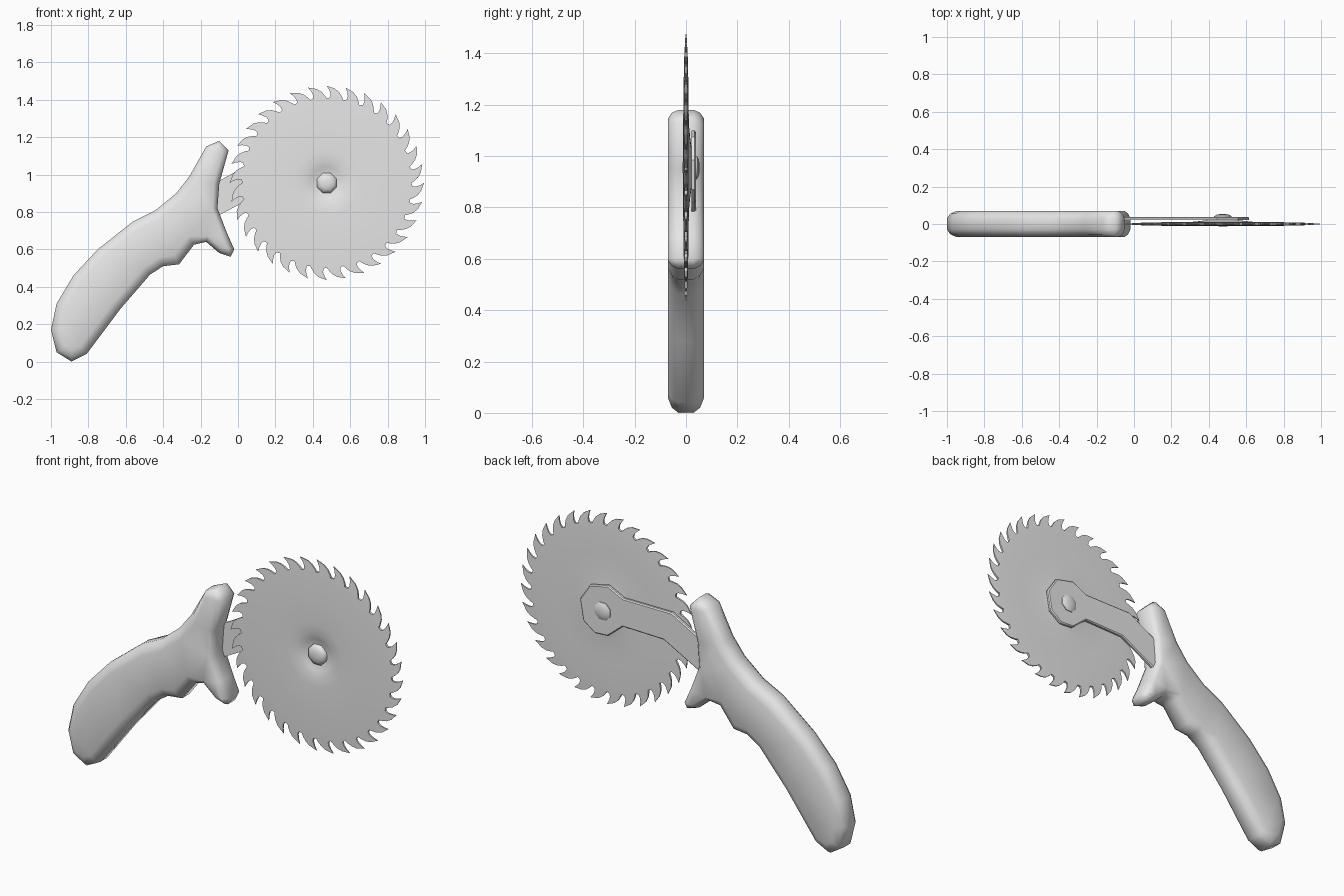
import bpy
import bmesh
from math import cos, sin, pi, radians
from mathutils import Vector

cube = bpy.data.objects.get("Cube")
if cube:
    bpy.data.objects.remove(cube)

HUB_X, HUB_Z = 0.475, 0.955
TEETH = 32

steel = bpy.data.materials.new("plain_grey")
steel.use_nodes = True
steel.diffuse_color = (0.8, 0.8, 0.8, 1)
steel.node_tree.nodes["Principled BSDF"].inputs["Base Color"].default_value = (0.8, 0.8, 0.8, 1)


def finish(bm, name, angle):
    """Turn a bmesh into a shaded object."""
    bmesh.ops.remove_doubles(bm, verts=bm.verts, dist=0.0001)
    bmesh.ops.recalc_face_normals(bm, faces=bm.faces)
    bmesh.ops.triangulate(bm, faces=[f for f in bm.faces if len(f.verts) > 4])
    mesh = bpy.data.meshes.new(name)
    bm.to_mesh(mesh)
    bm.free()
    mesh.materials.append(steel)
    mesh.polygons.foreach_set("use_smooth", [True] * len(mesh.polygons))
    mesh.set_sharp_from_angle(angle=radians(angle))
    obj = bpy.data.objects.new(name, mesh)
    bpy.context.scene.collection.objects.link(obj)
    return obj


def hub_point(r, a, y):
    return Vector((HUB_X + r * cos(a), y, HUB_Z + r * sin(a)))


def bridge(bm, a, b):
    for i in range(len(a)):
        j = (i + 1) % len(a)
        bm.faces.new((a[i], a[j], b[j], b[i]))


def lathe(bm, profile, count, turn=0.0):
    """Spin (radius, y) points around the hub axis; return the rings."""
    rings = []
    for r, y in profile:
        rings.append([bm.verts.new(hub_point(r, turn + 2 * pi * i / count, y)) for i in range(count)])
    for a, b in zip(rings, rings[1:]):
        bridge(bm, a, b)
    return rings


def inset(points, amounts):
    """Move each point of a clockwise outline inward."""
    result = []
    for i, p in enumerate(points):
        e1 = (p - points[i - 1]).normalized()
        e2 = (points[(i + 1) % len(points)] - p).normalized()
        n1, n2 = Vector((e1.y, -e1.x)), Vector((e2.y, -e2.x))
        result.append(p + (n1 + n2) / max(1 + n1.dot(n2), 0.6) * amounts[i])
    return result


def slab(name, points, amounts, layers, angle):
    """Stack outline rings along y; layers hold (y, inset factor)."""
    bm = bmesh.new()
    rings = []
    for y, k in layers:
        shape = inset(points, [a * k for a in amounts])
        rings.append([bm.verts.new((p.x, y, p.y)) for p in shape])
    for a, b in zip(rings, rings[1:]):
        bridge(bm, a, b)
    bm.faces.new(rings[0])
    bm.faces.new(rings[-1])
    return finish(bm, name, angle)


# Handle: curved grip with an upper and a lower finger guard
grip = [Vector(p) for p in (
    (-1, .17), (-.97, .31), (-.88, .46), (-.75, .6), (-.56, .75), (-.44, .81),
    (-.33, .9), (-.26, .99), (-.17, 1.15), (-.1, 1.18), (-.05, 1.13), (-.1, .95),
    (-.11, .82), (-.06, .69), (-.02, .6), (-.04, .56), (-.1, .58), (-.17, .64),
    (-.235, .625), (-.315, .52), (-.4, .51), (-.47, .465), (-.63, .28),
    (-.81, .04), (-.89, 0), (-.97, .05))]
rounding = [0.028 if p.x > -0.2 else 0.05 for p in grip]
slab("handle", grip, rounding,
     [(-.07, 1), (-.055, .35), (-.03, 0), (.03, 0), (.055, .35), (.07, 1)], 80)

# Arm: cranked flat bar with an eight-sided head behind the blade
hub = Vector((HUB_X, HUB_Z))
bar = [hub + Vector(p) for p in (
    (.14, .03), (.08, .12), (-.03, .145), (-.12, .1), (-.415, .1), (-.56, .02),
    (-.64, -.02), (-.64, -.2), (-.59, -.18), (-.365, -.06), (-.12, -.055),
    (-.03, -.13), (.05, -.135), (.12, -.085))]
bar.reverse()
if sum(a.cross(b) for a, b in zip(bar, bar[1:] + bar[:1])) > 0:
    bar.reverse()
slab("arm", bar, [0.006] * len(bar), [(.022, 0), (.033, 0), (.038, 1)], 30)

# Blade: dished disc with forward-leaning hooked teeth
bm = bmesh.new()
front = lathe(bm, [(.03, .012), (.06, .01), (.085, .001), (.12, -.008),
                   (.17, -.011), (.3, -.01), (.43, -.007)], TEETH)
back = lathe(bm, [(.03, .022), (.08, .021), (.12, .016), (.17, .011),
                  (.3, .01), (.43, .007)], TEETH)
bm.faces.new(front[0])
bm.faces.new(back[0])
tooth = [(0, .452), (.12, .468), (.3, .488), (.55, .505), (1.0, .52),
         (.87, .497), (.79, .477), (.8, .458)]
pitch = 2 * pi / TEETH
edges = []
for side, inner in ((-1, front[-1]), (1, back[-1])):
    rim = []
    for t in range(TEETH):
        for f, r in tooth:
            half = .006 - .004 * (r - .45) / .07
            rim.append(bm.verts.new(hub_point(r, (t + f) * pitch, side * half)))
    n = len(tooth)
    for t in range(TEETH):
        outer = rim[t * n:(t + 1) * n] + [rim[(t + 1) * n % len(rim)]]
        bm.faces.new(outer + [inner[(t + 1) % TEETH], inner[t]])
    edges.append(rim)
bridge(bm, *edges)
finish(bm, "saw_blade", 40)

# Bolt: eight-sided pin with a domed head on both sides
bm = bmesh.new()
rings = lathe(bm, [(.015, -.014), (.038, -.01), (.057, .002), (.057, .02), (.05, .03),
                   (.05, .042), (.035, .05), (.015, .053)], 8, pi / 8)
bm.faces.new(rings[0])
bm.faces.new(rings[-1])
finish(bm, "centre_bolt", 60)
